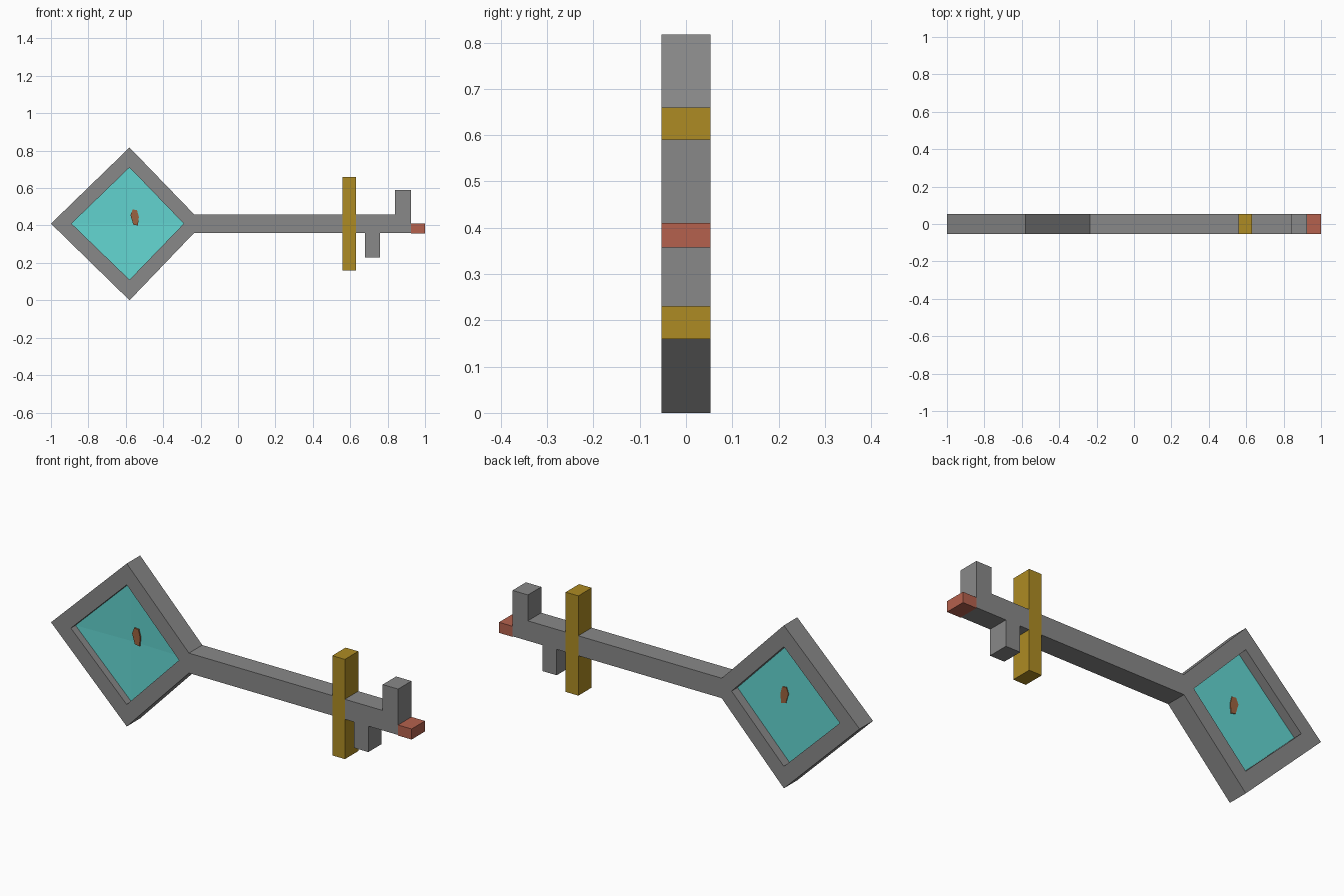
import bpy, bmesh

if "Cube" in bpy.data.objects:
    bpy.data.objects.remove(bpy.data.objects["Cube"])

HALF = 0.053  # half thickness of the key


def material(name, rgb):
    m = bpy.data.materials.new(name)
    m.diffuse_color = (*rgb, 1)
    m.use_nodes = True
    m.node_tree.nodes["Principled BSDF"].inputs["Base Color"].default_value = m.diffuse_color
    return m


GREY = material("steel grey", (0.25, 0.25, 0.25))
GOLD = material("dark gold", (0.42, 0.26, 0.017))
RED = material("brick red", (0.46, 0.12, 0.075))
TEAL = material("teal glass", (0.125, 0.67, 0.64))
BROWN = material("brown", (0.33, 0.125, 0.05))


def solid(name, pts, mat, y0=-HALF, y1=HALF, faces=None, dent=0):
    """Extrude an x-z profile along y; dent pokes the front face inwards."""
    bm = bmesh.new()
    vs = [bm.verts.new((x, y0, z)) for x, z in pts]
    front = [bm.faces.new([vs[i] for i in f]) for f in (faces or [range(len(pts))])]
    ext = bmesh.ops.extrude_face_region(bm, geom=front, use_keep_orig=True)
    for v in ext["geom"]:
        if isinstance(v, bmesh.types.BMVert):
            v.co.y = y1
    bmesh.ops.recalc_face_normals(bm, faces=bm.faces)
    if dent:
        bmesh.ops.poke(bm, faces=front, offset=-dent)
    me = bpy.data.meshes.new(name)
    bm.to_mesh(me)
    bm.free()
    me.materials.append(mat)
    ob = bpy.data.objects.new(name, me)
    bpy.context.collection.objects.link(ob)
    return ob


def box(name, x0, x1, z0, z1, mat):
    return solid(name, [(x0, z0), (x1, z0), (x1, z1), (x0, z1)], mat)


# Diamond bow ring joined to the shaft
inner = [(-0.89, 0.41), (-0.58, 0.71), (-0.29, 0.41), (-0.58, 0.11)]
outer = [(-1, 0.41), (-0.58, 0.817), (-0.235, 0.46), (-0.235, 0.36), (-0.58, 0)]
shaft = [(0.56, 0.46), (0.56, 0.36)]
solid("bow_and_shaft", inner + outer + shaft, GREY, faces=[
    (4, 5, 1, 0), (5, 6, 2, 1), (6, 7, 2), (7, 8, 3, 2), (8, 4, 0, 3),
    (6, 9, 10, 7)])

# Shaft end with its two teeth
solid("toothed_end", [
    (0.63, 0.36), (0.68, 0.36), (0.68, 0.23), (0.76, 0.23), (0.76, 0.36),
    (0.925, 0.36), (0.925, 0.59), (0.84, 0.59), (0.84, 0.46), (0.63, 0.46)], GREY)

# Cross guard and tip
box("cross_guard", 0.56, 0.63, 0.16, 0.66, GOLD)
box("tip", 0.925, 1.0, 0.357, 0.41, RED)

# Recessed glass pane with a small pupil through it
solid("glass_pane", inner, TEAL, -0.016, 0.006, dent=0.008)
solid("pupil", [(-0.56, 0.405), (-0.535, 0.40), (-0.53, 0.445), (-0.54, 0.483),
                (-0.563, 0.485), (-0.575, 0.455)], BROWN, -0.018, 0.01)
